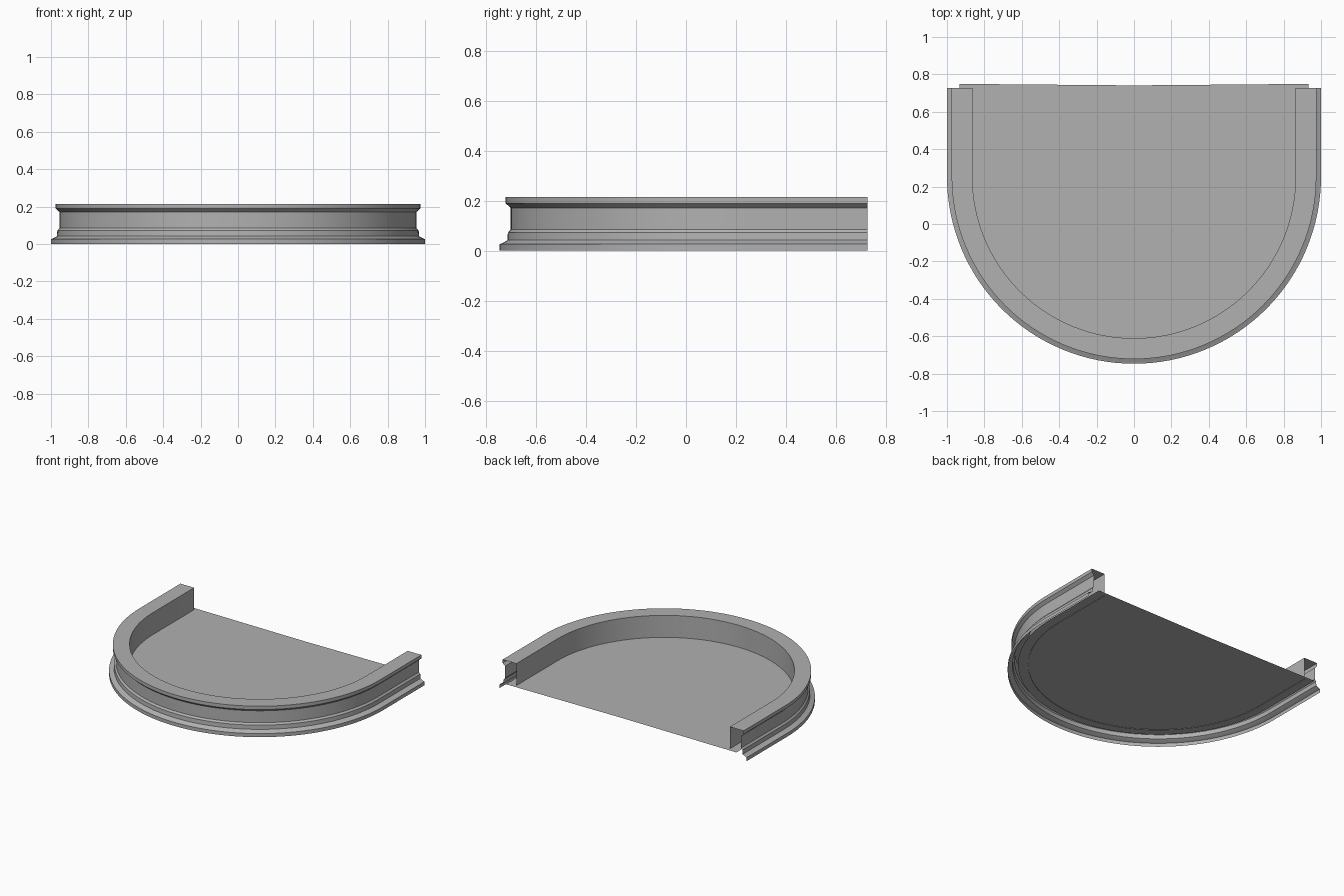
import bpy, math

if "Cube" in bpy.data.objects:
    bpy.data.objects.remove(bpy.data.objects["Cube"])

CY = 0.253      # centre of the rounded front
END = 0.727     # back end of the moulding
FLOOR_Z = 0.054
SEG = 64

grey = bpy.data.materials.new("dark_grey")
grey.diffuse_color = (0.44, 0.44, 0.44, 1)
grey.use_nodes = True
grey.node_tree.nodes["Principled BSDF"].inputs["Base Color"].default_value = grey.diffuse_color


def u_path(r, y_end):
    """U-shaped outline: straight side, half circle, straight side."""
    pts = [(-r, y_end)]
    for i in range(SEG + 1):
        a = math.pi + math.pi * i / SEG
        pts.append((r * math.cos(a), CY + r * math.sin(a)))
    pts.append((r, y_end))
    return pts


def make_object(name, verts, faces):
    me = bpy.data.meshes.new(name)
    me.from_pydata(verts, [], faces)
    me.materials.append(grey)
    me.update()
    ob = bpy.data.objects.new(name, me)
    bpy.context.collection.objects.link(ob)
    bpy.context.view_layer.objects.active = ob
    ob.select_set(True)
    bpy.ops.object.shade_smooth_by_angle(angle=math.radians(12))
    ob.select_set(False)
    return ob


# Moulding: open profile (radius, height) swept along the U, ends left open
profile = [(1.0, 0.0), (1.0, 0.026), (0.985, 0.032), (0.968, 0.042),
           (0.966, 0.072), (0.955, 0.085), (0.955, 0.172),
           (0.975, 0.19), (0.975, 0.215), (0.864, 0.215), (0.864, 0.05)]
verts, faces = [], []
for r, z in profile:
    verts += [(x, y, z) for x, y in u_path(r, END)]
n = SEG + 3
for j in range(len(profile) - 1):
    for i in range(n - 1):
        a = j * n + i
        faces.append((a, a + 1, a + n + 1, a + n))
make_object("moulding", verts, faces)

# Floor: thin sheet tucked under the moulding, back edge dips slightly inward
floor = [(x, y, FLOOR_Z) for x, y in u_path(0.932, 0.749)]
floor.append((0.0, 0.741, FLOOR_Z))
make_object("floor", floor, [tuple(range(len(floor)))])
